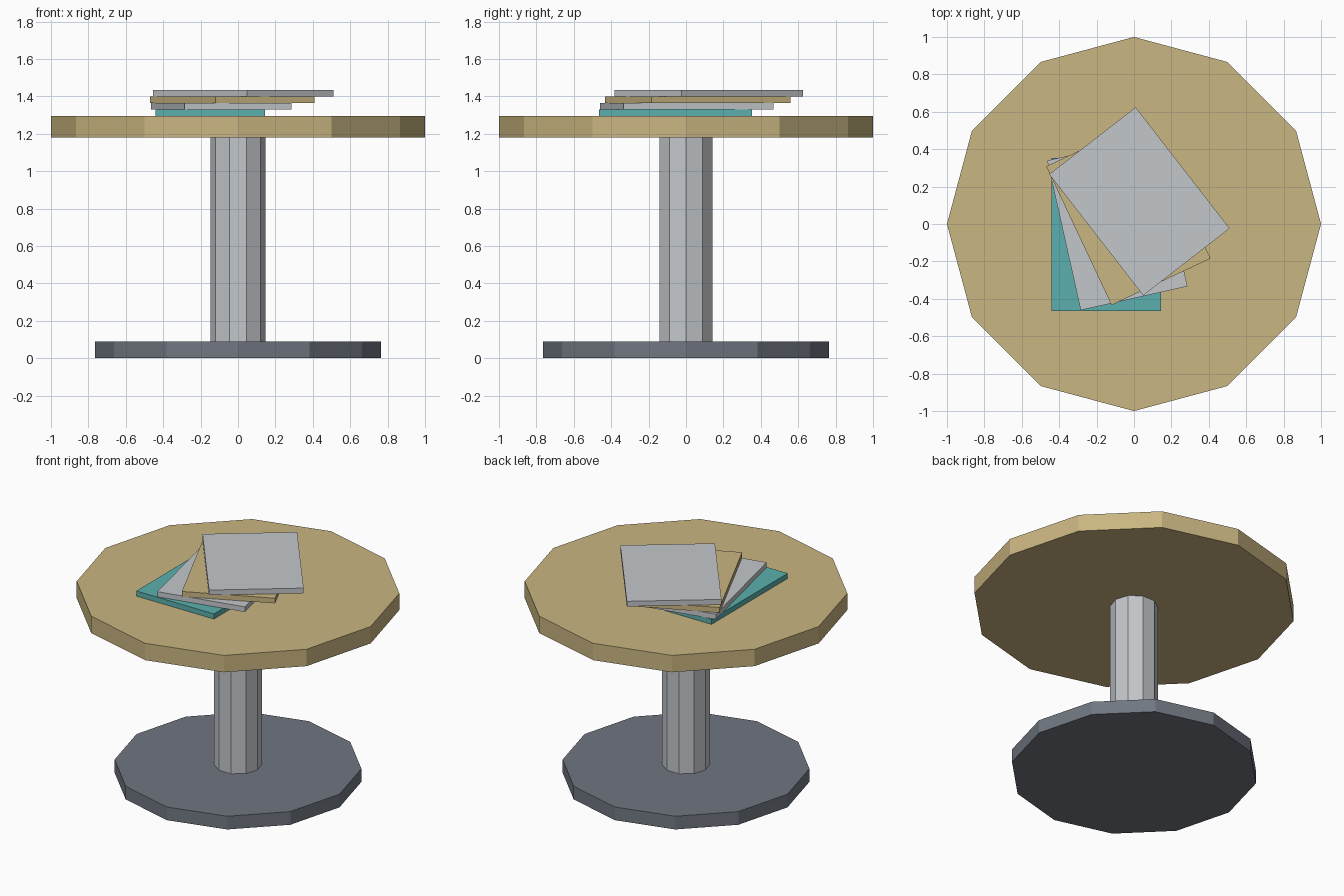
import bpy
import math

cube = bpy.data.objects.get("Cube")
if cube:
    bpy.data.objects.remove(cube, do_unlink=True)


def make_material(name, rgb):
    mat = bpy.data.materials.new(name)
    mat.use_nodes = True
    color = (*rgb, 1.0)
    mat.diffuse_color = color
    mat.node_tree.nodes["Principled BSDF"].inputs["Base Color"].default_value = color
    return mat


wood = make_material("tan wood", (0.59, 0.465, 0.22))
metal = make_material("light grey", (0.55, 0.575, 0.60))
slate = make_material("slate grey", (0.163, 0.183, 0.219))
teal = make_material("teal", (0.104, 0.434, 0.42))


def prism(name, sides, radius, bottom, top, mat):
    """Upright regular prism with a corner on the +x axis."""
    bpy.ops.mesh.primitive_cylinder_add(
        vertices=sides, radius=radius, depth=top - bottom,
        location=(0, 0, (bottom + top) / 2))
    obj = bpy.context.object
    obj.name = name
    # The primitive starts its first corner on +y
    obj.rotation_euler.z = -math.pi / 2
    obj.data.materials.append(mat)
    return obj


# Pedestal table
prism("base", 12, 0.765, 0, 0.09, slate)
prism("column", 10, 0.148, 0.09, 1.18, metal)
prism("tabletop", 12, 1.0, 1.18, 1.295, wood)

# Fanned stack of books, each shifted and turned from the one below
width, length, thick = 0.585, 0.82, 0.035
for i, mat in enumerate((teal, metal, wood, metal)):
    bpy.ops.mesh.primitive_cube_add(
        size=1,
        location=(-0.148 + 0.059 * i, -0.056 + 0.059 * i,
                  1.295 + thick * (i + 0.5)),
        rotation=(0, 0, 0.22 * i))
    book = bpy.context.object
    book.name = f"book_{i + 1}"
    book.scale = (width, length, thick)
    book.data.materials.append(mat)
